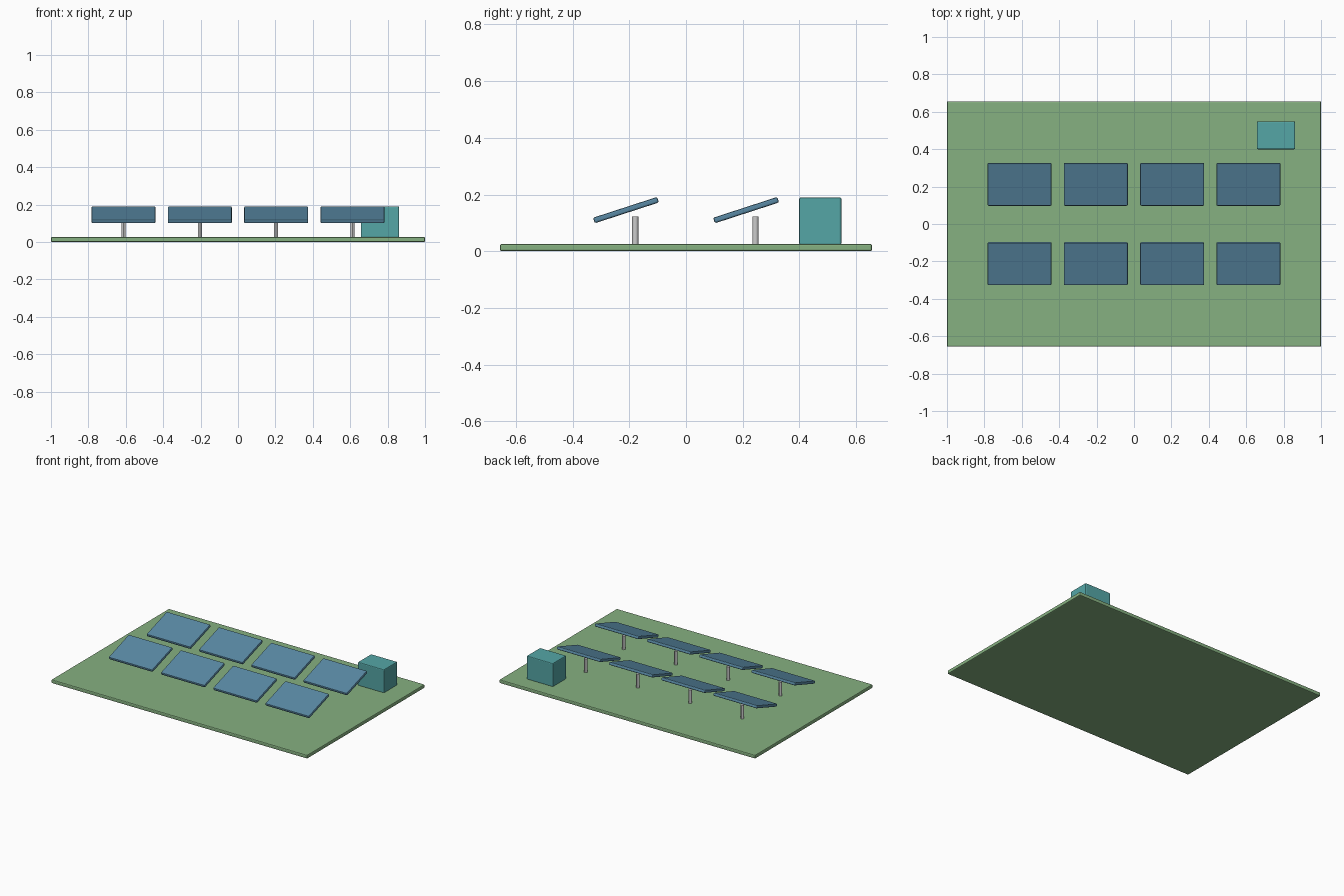
import bpy
from math import radians

if "Cube" in bpy.data.objects:
    bpy.data.objects.remove(bpy.data.objects["Cube"])


def material(name, rgb):
    m = bpy.data.materials.new(name)
    m.diffuse_color = (*rgb, 1)
    m.use_nodes = True
    m.node_tree.nodes["Principled BSDF"].inputs["Base Color"].default_value = m.diffuse_color
    return m


GREEN = material("grass_green", (0.24, 0.44, 0.22))
BLUE = material("panel_blue", (0.10, 0.25, 0.37))
TEAL = material("cabinet_teal", (0.09, 0.38, 0.38))


def box(name, center, size, mat, bevel, tilt=0):
    bpy.ops.mesh.primitive_cube_add(size=1, location=center)
    o = bpy.context.object
    o.name = name
    o.scale = size
    bpy.ops.object.transform_apply(location=False, rotation=False, scale=True)
    o.rotation_euler.x = tilt
    b = o.modifiers.new("edge_bevel", 'BEVEL')
    b.width = bevel
    b.segments = 2
    o.data.materials.append(mat)
    return o


# ground slab
box("ground_slab", (0, 0, 0.013), (2, 1.312, 0.026), GREEN, 0.006)

# two rows of four tilted panels, each over a post
for row, y in enumerate((-0.212, 0.212)):
    for col in range(4):
        x = (col - 1.5) * 0.408
        tag = f"{row + 1}_{col + 1}"
        box(f"solar_panel_{tag}", (x, y, 0.145), (0.342, 0.238, 0.0205),
            BLUE, 0.006, radians(18))
        bpy.ops.mesh.primitive_cylinder_add(
            vertices=12, radius=0.011, depth=0.102, location=(x, y + 0.033, 0.071))
        bpy.context.object.name = f"support_post_{tag}"
        bpy.ops.object.shade_smooth_by_angle()

# inverter cabinet in the back right corner
box("inverter_cabinet", (0.759, 0.474, 0.106), (0.205, 0.149, 0.168), TEAL, 0.006)
